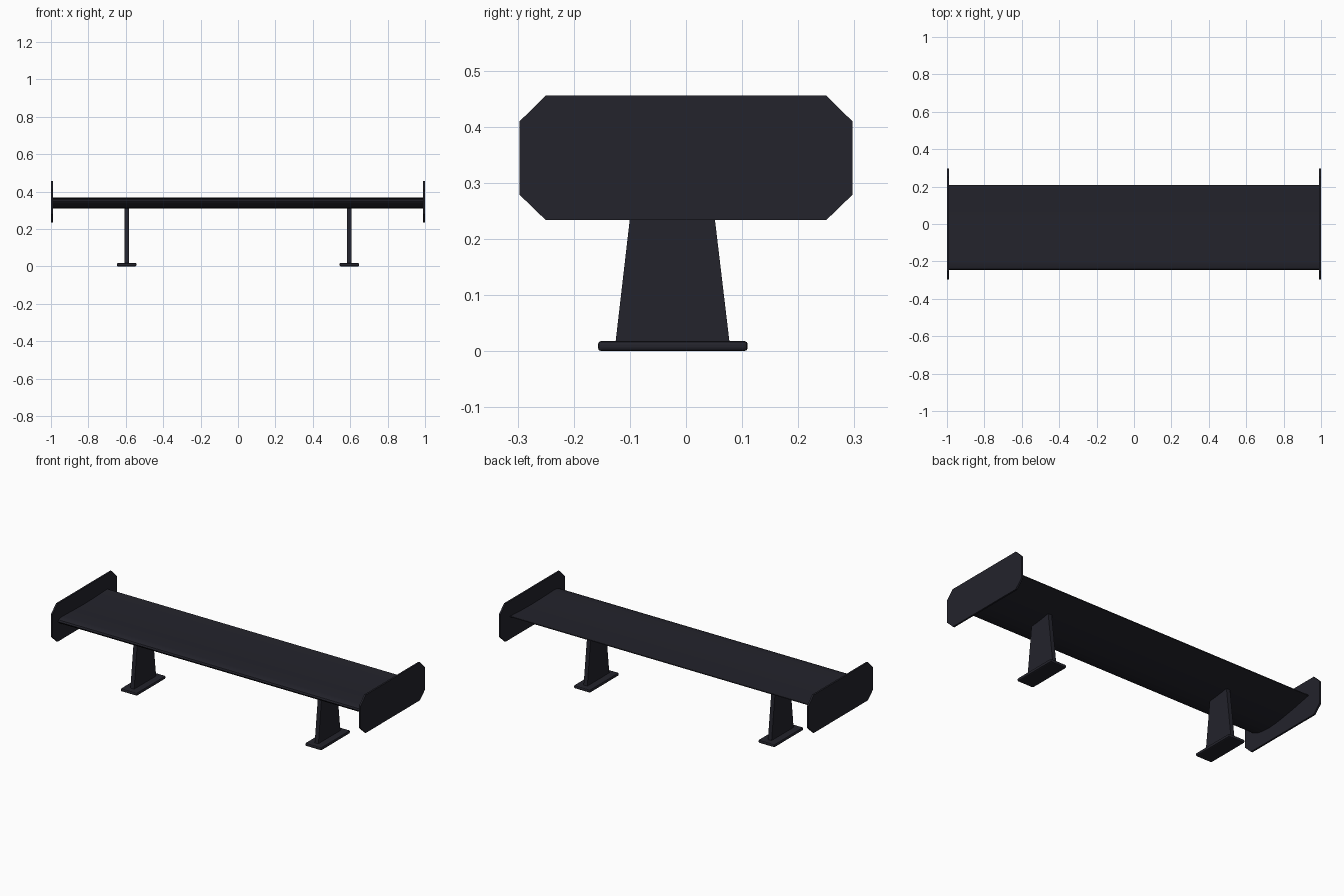
import bpy, bmesh, math
from mathutils import Vector

if "Cube" in bpy.data.objects:
    bpy.data.objects.remove(bpy.data.objects["Cube"])

mat = bpy.data.materials.new("dark charcoal")
mat.diffuse_color = (0.017, 0.017, 0.025, 1)
mat.use_nodes = True
mat.node_tree.nodes["Principled BSDF"].inputs["Base Color"].default_value = mat.diffuse_color


def prism(name, profile, x0, x1, bevel=0.0, smooth=False):
    """Extrude a (y, z) profile along x from x0 to x1."""
    bm = bmesh.new()
    a = [bm.verts.new((x0, y, z)) for y, z in profile]
    b = [bm.verts.new((x1, y, z)) for y, z in profile]
    bm.faces.new(a)
    bm.faces.new(b[::-1])
    n = len(a)
    for i in range(n):
        j = (i + 1) % n
        bm.faces.new((a[i], b[i], b[j], a[j]))
    bmesh.ops.recalc_face_normals(bm, faces=bm.faces[:])
    me = bpy.data.meshes.new(name)
    bm.to_mesh(me)
    bm.free()
    me.materials.append(mat)
    ob = bpy.data.objects.new(name, me)
    bpy.context.collection.objects.link(ob)
    if bevel:
        mod = ob.modifiers.new("edge rounding", 'BEVEL')
        mod.width = bevel
        mod.segments = 2
    if smooth:
        bpy.ops.object.select_all(action='DESELECT')
        ob.select_set(True)
        bpy.context.view_layer.objects.active = ob
        bpy.ops.object.shade_smooth_by_angle(angle=math.radians(35))
    return ob


# Main blade: inverted aerofoil, nearly flat top and bulging underside
blade = [(-0.245, 0.349), (-0.241, 0.358), (-0.228, 0.363), (-0.20, 0.365),
         (-0.10, 0.362), (0.0, 0.360), (0.10, 0.362), (0.208, 0.367),
         (0.208, 0.362), (0.15, 0.350), (0.08, 0.335), (0.0, 0.321),
         (-0.06, 0.313), (-0.11, 0.310), (-0.16, 0.313), (-0.20, 0.321),
         (-0.228, 0.333), (-0.241, 0.342)]
prism("wing_blade", blade, -0.992, 0.992, smooth=True)

# Octagonal end plate outline
plate = [(-0.25, 0.2335), (0.25, 0.2335), (0.297, 0.279), (0.297, 0.409),
         (0.25, 0.4555), (-0.25, 0.4555), (-0.297, 0.409), (-0.297, 0.279)]
# Tapered strut outline, its top sunk into the blade
strut = [(-0.126, 0.012), (0.078, 0.012), (0.039, 0.34), (-0.088, 0.34)]
foot = [(-0.157, 0), (0.11, 0), (0.11, 0.018), (-0.157, 0.018)]

for side, s in (("left", -1), ("right", 1)):
    prism(side + "_end_plate", plate, s * 0.99, s * 1.0)
    prism(side + "_strut", strut, s * 0.583, s * 0.607)
    prism(side + "_foot", foot, s * 0.543, s * 0.648, bevel=0.006)
